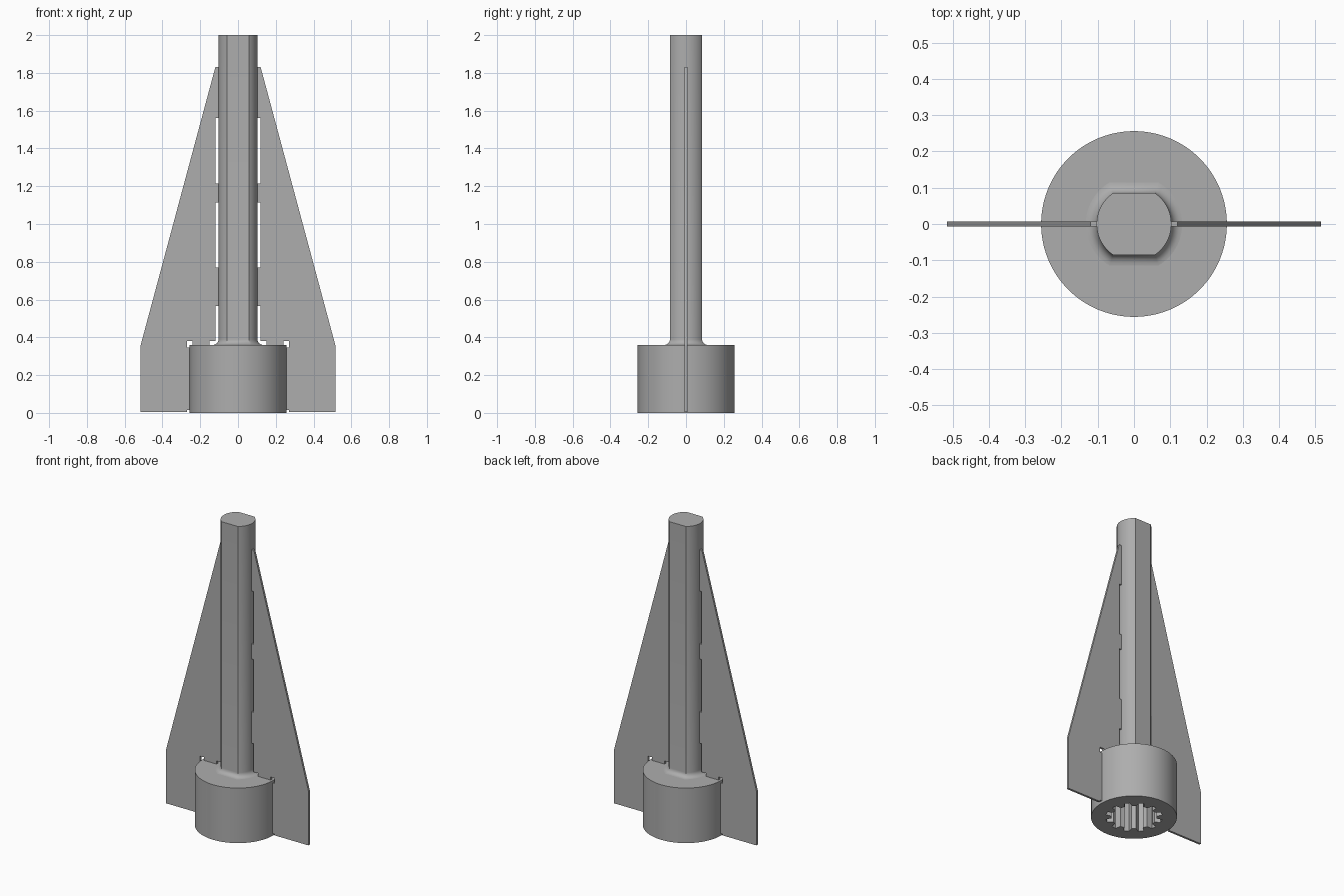
import bpy, bmesh
from math import sin, cos, asin, pi, radians

cube = bpy.data.objects.get("Cube")
if cube:
    bpy.data.objects.remove(cube)

GREY = (0.42, 0.42, 0.42, 1)
grey = bpy.data.materials.new("plain grey")
grey.use_nodes = True
grey.diffuse_color = GREY
grey.node_tree.nodes["Principled BSDF"].inputs["Base Color"].default_value = GREY


def make_object(name, bm):
    bmesh.ops.recalc_face_normals(bm, faces=bm.faces)
    mesh = bpy.data.meshes.new(name)
    bm.to_mesh(mesh)
    bm.free()
    mesh.materials.append(grey)
    obj = bpy.data.objects.new(name, mesh)
    bpy.context.collection.objects.link(obj)
    return obj


def loft(name, rings):
    """Skin a stack of equal-length rings and cap both ends."""
    bm = bmesh.new()
    loops = [[bm.verts.new(p) for p in ring] for ring in rings]
    n = len(loops[0])
    for a, b in zip(loops, loops[1:]):
        for i in range(n):
            j = (i + 1) % n
            bm.faces.new((a[i], a[j], b[j], b[i]))
    bm.faces.new(loops[0])
    bm.faces.new(loops[-1])
    obj = make_object(name, bm)
    bpy.ops.object.select_all(action="DESELECT")
    obj.select_set(True)
    bpy.context.view_layer.objects.active = obj
    bpy.ops.object.shade_smooth_by_angle(angle=radians(30))
    return obj


# Base hub: round body with a splined socket opening underneath
HUB_R, HUB_TOP = 0.256, 0.36
TEETH, STEPS = 12, 8


def hub_ring(z, radius_at):
    n = TEETH * STEPS
    return [(radius_at(i) * cos(2 * pi * i / n), radius_at(i) * sin(2 * pi * i / n), z)
            for i in range(n)]


def spline(i):
    return 0.17 if i % STEPS < STEPS // 2 else 0.135


def rim(i):
    return HUB_R


loft("base_hub", [hub_ring(0.26, spline), hub_ring(0, spline),
                  hub_ring(0, rim), hub_ring(HUB_TOP, rim)])

# Shaft: round bar with two flats, flaring into a fillet at the hub
SHAFT_R, FLAT, FILLET = 0.103, 0.085, 0.03


def shaft_ring(z, grow):
    r = SHAFT_R + grow
    half = asin((FLAT + grow) / r)
    arc = [-half + 2 * half * i / 20 for i in range(21)]
    return [(r * cos(a + turn), r * sin(a + turn), z) for turn in (0, pi) for a in arc]


flare = [shaft_ring(HUB_TOP + FILLET * (1 - cos(t)), FILLET * (1 - sin(t)))
         for t in (pi / 2 * k / 6 for k in range(7))]
loft("shaft", [shaft_ring(HUB_TOP - 0.01, FILLET)] + flare + [shaft_ring(2, 0)])

# Fins: thin plates joined to the shaft and hub by tabs
THICK, GAP_X, TAB_X = 0.014, 0.118, 0.098
outline = [(0.27, 0.006), (0.515, 0.006), (0.515, 0.36), (0.12, 1.83)]
for top, bottom in ((1.83, 1.56), (1.215, 1.115), (0.77, 0.565)):
    outline += [(TAB_X, top), (TAB_X, bottom), (GAP_X, bottom)]
    if bottom > 0.6:
        outline.append((GAP_X, 1.215 if bottom > 1.2 else 0.77))
outline += [(GAP_X, 0.38), (0.15, 0.38), (0.15, 0.35), (0.24, 0.35), (0.24, 0.38),
            (0.27, 0.38), (0.27, 0.345), (0.25, 0.345), (0.25, 0.015), (0.27, 0.015)]

bm = bmesh.new()
face = bm.faces.new([bm.verts.new((x, -THICK / 2, z)) for x, z in outline])
extruded = bmesh.ops.extrude_face_region(bm, geom=[face], use_keep_orig=True)
verts = [g for g in extruded["geom"] if isinstance(g, bmesh.types.BMVert)]
bmesh.ops.translate(bm, verts=verts, vec=(0, THICK, 0))
fins = make_object("fins", bm)
mirror = fins.modifiers.new("Mirror", "MIRROR")
mirror.use_mirror_merge = False
